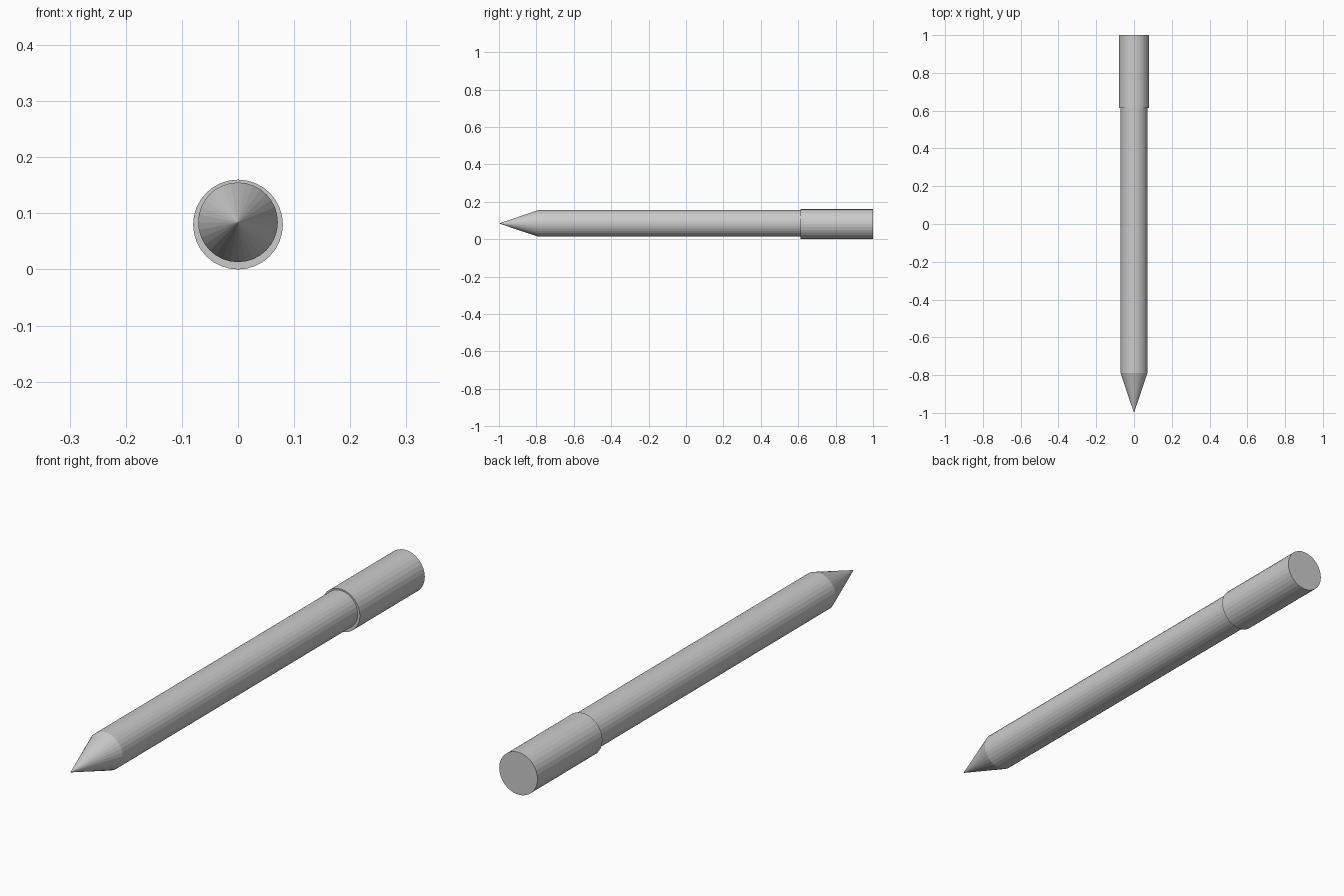
import bpy
from math import radians

if "Cube" in bpy.data.objects:
    bpy.data.objects.remove(bpy.data.objects["Cube"])

SIDES = 32


def round_part(name, y_front, y_back, r_front, r_back, z):
    """Flat-faced cylinder or cone lying along y."""
    bpy.ops.mesh.primitive_cone_add(
        vertices=SIDES, radius1=r_back, radius2=r_front,
        depth=y_back - y_front,
        location=(0, (y_front + y_back) / 2, z),
        rotation=(radians(90), 0, 0))  # local +z points to -y
    obj = bpy.context.object
    obj.name = name
    bpy.ops.object.transform_apply(location=False, rotation=True, scale=True)
    return obj


# pointed tip, long barrel, slightly wider end cap
round_part("tip", -1.0, -0.79, 0.0, 0.071, 0.084)
round_part("barrel", -0.79, 0.62, 0.071, 0.071, 0.084)
round_part("end_cap", 0.613, 1.0, 0.08, 0.08, 0.08)
